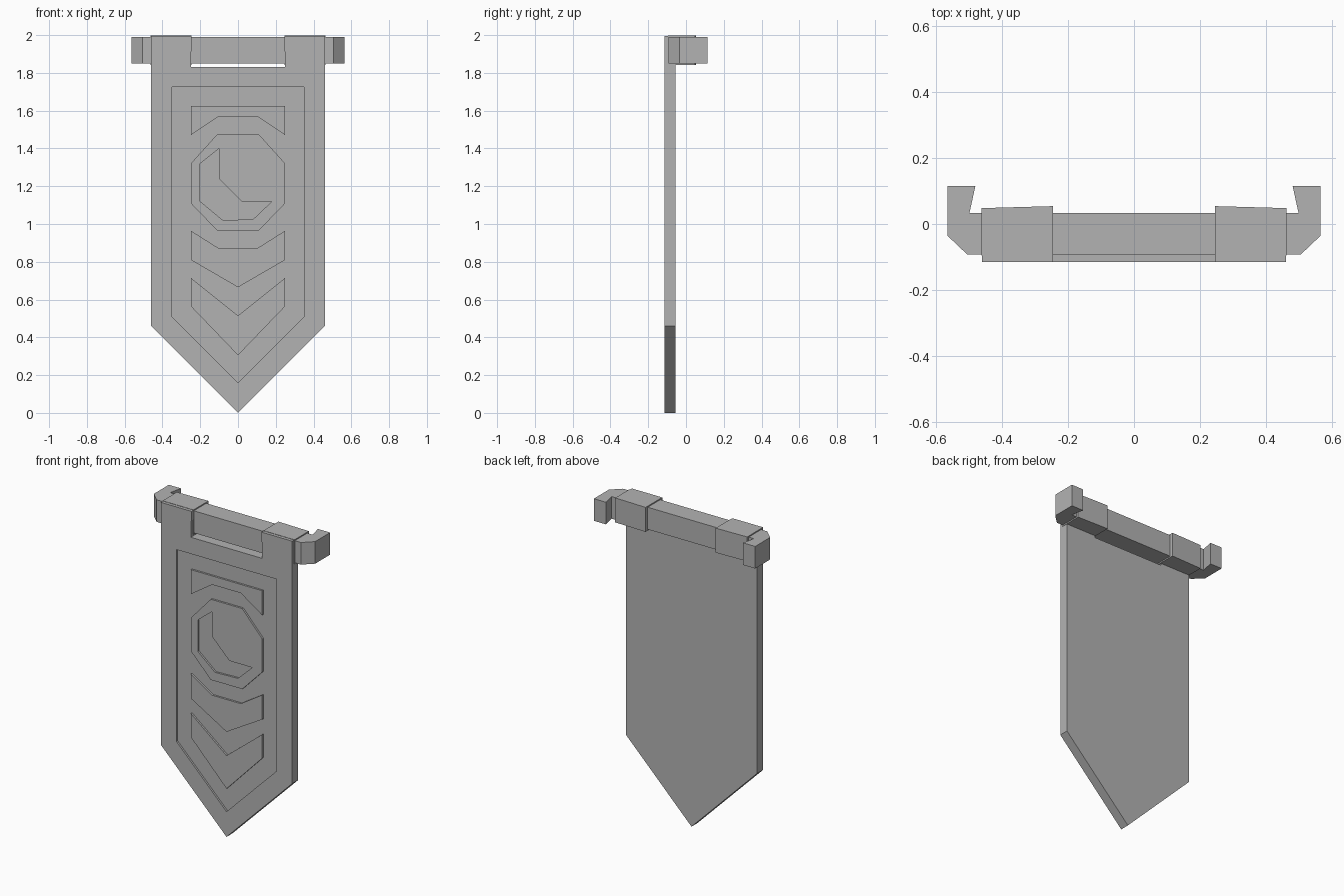
import bpy
import bmesh
from mathutils import Vector

cube = bpy.data.objects.get("Cube")
if cube:
    bpy.data.objects.remove(cube, do_unlink=True)

GREY = (0.45, 0.45, 0.45, 1.0)
stone = bpy.data.materials.new("plain grey")
stone.use_nodes = True
stone.diffuse_color = GREY
stone.node_tree.nodes["Principled BSDF"].inputs["Base Color"].default_value = GREY

FRONT, BACK = -0.115, -0.055      # cloth thickness
PANEL = FRONT + 0.012             # floor of the sunken panel
POLE_LOW, POLE_HIGH = 1.85, 1.99


def prism(name, points, start, end, axis="Y"):
    """Extrude an outline along Y (x, z points) or Z (x, y points)."""
    bm = bmesh.new()
    if axis == "Y":
        verts = [bm.verts.new((a, start, b)) for a, b in points]
        move = Vector((0, end - start, 0))
    else:
        verts = [bm.verts.new((a, b, start)) for a, b in points]
        move = Vector((0, 0, end - start))
    face = bm.faces.new(verts)
    new = bmesh.ops.extrude_face_region(bm, geom=[face], use_keep_orig=True)["geom"]
    bmesh.ops.translate(bm, vec=move, verts=[v for v in new if isinstance(v, bmesh.types.BMVert)])
    bmesh.ops.recalc_face_normals(bm, faces=bm.faces)
    mesh = bpy.data.meshes.new(name)
    bm.to_mesh(mesh)
    bm.free()
    mesh.materials.append(stone)
    obj = bpy.data.objects.new(name, mesh)
    bpy.context.collection.objects.link(obj)
    return obj


def mirrored(half):
    """Close a right-hand outline with its mirror image."""
    return half + [(-x, v) for x, v in reversed(half) if x > 0]


def cut(target, cutter):
    mod = target.modifiers.new("cut", "BOOLEAN")
    mod.operation = "DIFFERENCE"
    mod.solver = "EXACT"
    mod.object = cutter
    bpy.context.view_layer.objects.active = target
    bpy.ops.object.modifier_apply(modifier=mod.name)
    bpy.data.objects.remove(cutter, do_unlink=True)


# Pointed cloth with a notch at the top and a sunken panel
cloth = prism("banner_cloth", mirrored(
    [(0, 0), (0.46, 0.46), (0.46, 1.995), (0.245, 1.995), (0.25, 1.83)]), FRONT, BACK)
cut(cloth, prism("panel_cutter", mirrored(
    [(0, 0.16), (0.35, 0.51), (0.35, 1.725)]), FRONT - 0.1, PANEL))

# Raised emblem pieces
emblem = {
    "top_bracket": [(0.1, 1.57), (0.25, 1.47), (0.25, 1.625)],
    "upper_chevron": [(0, 0.665), (0.25, 0.81), (0.25, 0.965), (0.1, 0.87)],
    "lower_chevron": [(0, 0.305), (0.25, 0.565), (0.25, 0.715), (0, 0.515)],
    "octagon_disc": [(0.11, 0.965), (0.25, 1.11), (0.25, 1.32), (0.11, 1.475)],
}
parts = {n: prism(n, mirrored(half), FRONT, PANEL + 0.01) for n, half in emblem.items()}

# Crescent cut into the disc
cut(parts["octagon_disc"], prism("crescent_cutter", [
    (-0.2, 1.32), (-0.1, 1.4), (-0.1, 1.24), (0.02, 1.12),
    (0.18, 1.12), (0.08, 1.025), (-0.08, 1.02), (-0.2, 1.12)], FRONT - 0.1, PANEL))

# Cross bar with chamfered ends hooking to the back
prism("cross_bar", mirrored([
    (0.505, -0.092), (0.565, -0.035), (0.565, 0.115),
    (0.48, 0.115), (0.498, 0.033)]), POLE_LOW, POLE_HIGH, "Z")

# Cloth loops wrapped around the bar
for side, sign in (("left", 1), ("right", -1)):
    prism(side + "_loop", [
        (sign * 0.245, FRONT + 0.02), (sign * 0.462, FRONT + 0.02),
        (sign * 0.462, 0.048), (sign * 0.245, 0.054)], 1.842, 1.997, "Z")
